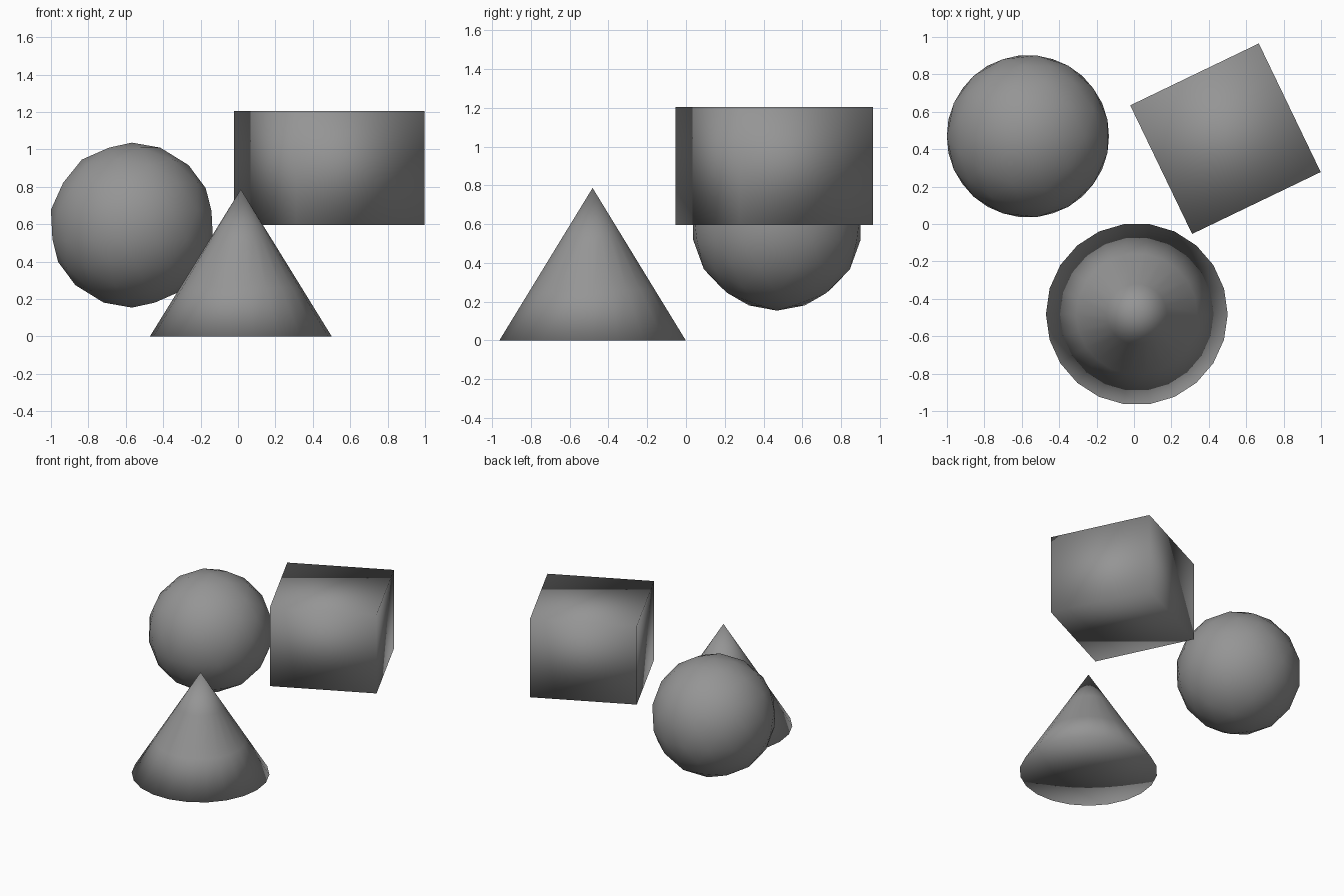
import bpy, bmesh, math
from mathutils import Matrix

if "Cube" in bpy.data.objects:
    bpy.data.objects.remove(bpy.data.objects["Cube"])

# Dark grey shared by all parts
grey = bpy.data.materials.new("dark_grey")
grey.diffuse_color = (0.3, 0.3, 0.3, 1)
grey.use_nodes = True
grey.node_tree.nodes["Principled BSDF"].inputs["Base Color"].default_value = grey.diffuse_color


def add_part(name, bm, location, turn=0.0):
    """Turn a bmesh into a fully smooth-shaded, named object."""
    bmesh.ops.recalc_face_normals(bm, faces=bm.faces[:])
    for f in bm.faces:
        f.smooth = True
    mesh = bpy.data.meshes.new(name)
    bm.to_mesh(mesh)
    bm.free()
    mesh.materials.append(grey)
    obj = bpy.data.objects.new(name, mesh)
    obj.location = location
    obj.rotation_euler.z = turn
    bpy.context.collection.objects.link(obj)
    return obj


# Ball: icosahedron with each edge split in three, pushed out to the sphere
BALL_R = 0.441
bm = bmesh.new()
bmesh.ops.create_icosphere(bm, subdivisions=1, radius=1)
bmesh.ops.subdivide_edges(bm, edges=bm.edges[:], cuts=2, use_grid_fill=True)
for v in bm.verts:
    v.co = v.co.normalized() * BALL_R
add_part("ball", bm, (-0.567, 0.469, 0.595))

# Box: square block floating at the height of the ball's middle
bm = bmesh.new()
bmesh.ops.create_cube(bm, size=1, matrix=Matrix.Diagonal((0.763, 0.763, 0.61, 1)))
add_part("box", bm, (0.489, 0.456, 0.90), math.radians(25.7))

# Cone: closed profile with three rows up the side, spun in 22 steps
CONE_R, CONE_H = 0.486, 0.787
bm = bmesh.new()
profile = [(0, 0)] + [(CONE_R * (1 - i / 3), CONE_H * i / 3) for i in range(4)]
verts = [bm.verts.new((r, 0, z)) for r, z in profile]
edges = [bm.edges.new(pair) for pair in zip(verts, verts[1:])]
bmesh.ops.spin(bm, geom=verts + edges, cent=(0, 0, 0), axis=(0, 0, 1),
               angle=math.tau, steps=22)
bmesh.ops.remove_doubles(bm, verts=bm.verts[:], dist=1e-4)
add_part("cone", bm, (0.015, -0.482, 0))
